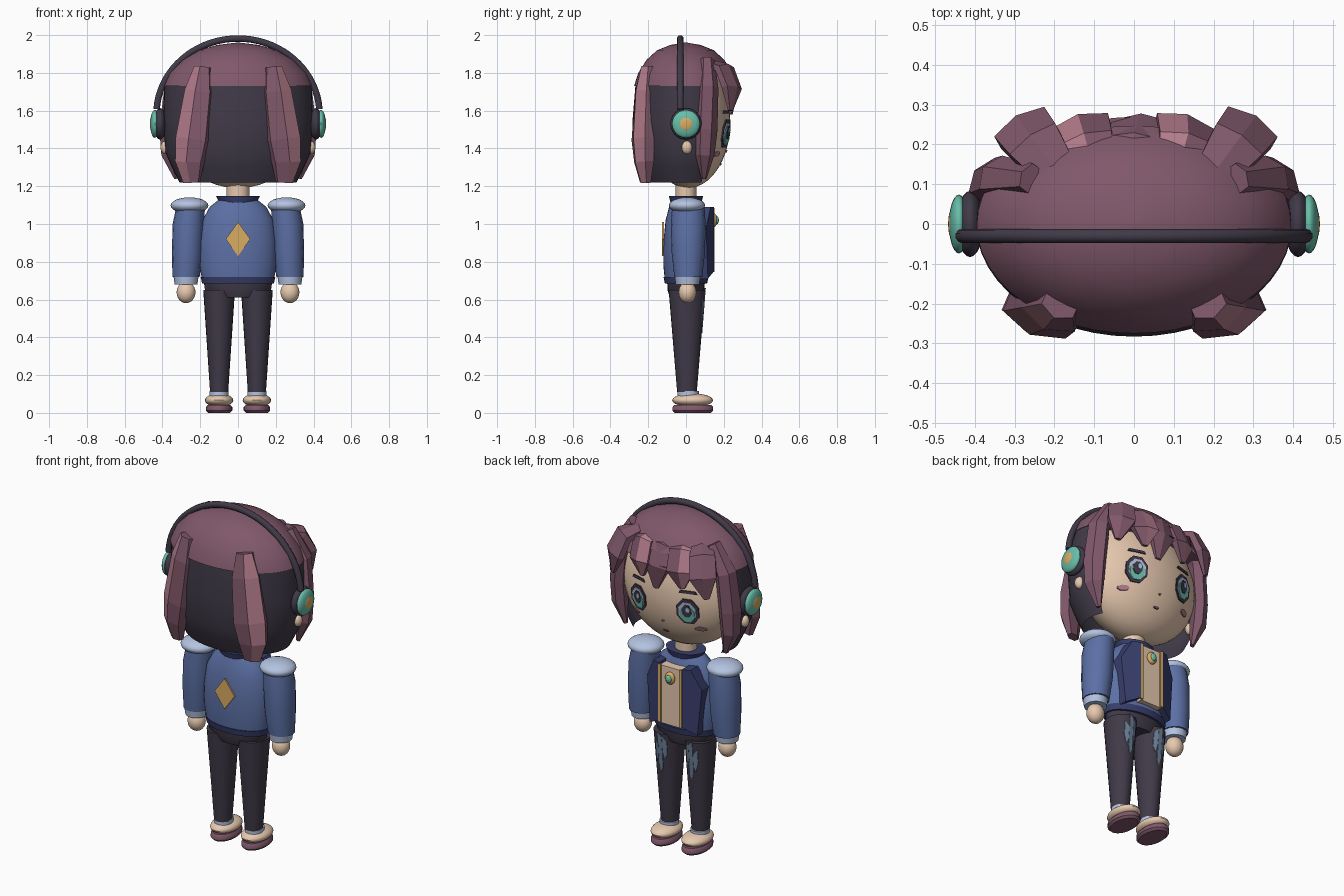
import bpy, bmesh
from math import sin, cos, pi, sqrt, radians
from mathutils import Vector

cube = bpy.data.objects.get("Cube")
if cube:
    bpy.data.objects.remove(cube)


def material(name, r, g, b):
    m = bpy.data.materials.new(name)
    m.use_nodes = True
    col = [((c / 255 + 0.055) / 1.055) ** 2.4 for c in (r, g, b)] + [1]
    m.diffuse_color = col
    m.node_tree.nodes["Principled BSDF"].inputs["Base Color"].default_value = col
    return m


hair = material("plum hair", 128, 88, 106)
pink = material("pink highlight", 180, 125, 140)
dark = material("charcoal", 64, 58, 72)
blue = material("jacket blue", 92, 112, 165)
navy = material("navy", 56, 62, 108)
pale = material("pale blue", 180, 195, 225)
skin = material("cream skin", 238, 207, 180)
gold = material("gold", 216, 172, 98)
teal = material("teal", 105, 190, 170)
slate = material("slate", 108, 128, 152)


def finish(name, bm, mats, smooth=True):
    bmesh.ops.recalc_face_normals(bm, faces=bm.faces)
    mesh = bpy.data.meshes.new(name)
    bm.to_mesh(mesh)
    bm.free()
    for m in mats:
        mesh.materials.append(m)
    ob = bpy.data.objects.new(name, mesh)
    bpy.context.collection.objects.link(ob)
    if smooth:
        bpy.ops.object.select_all(action='DESELECT')
        ob.select_set(True)
        bpy.context.view_layer.objects.active = ob
        bpy.ops.object.shade_smooth_by_angle(angle=radians(40))
    return ob


def loft(name, rings, mats, cap=True, smooth=True, lit=(), drop=None):
    """Skin closed rings; 'lit' strips take the second material, 'drop' removes faces."""
    bm = bmesh.new()
    loops = [[bm.verts.new(p) for p in ring] for ring in rings]
    n = len(loops[0])
    for a, b in zip(loops, loops[1:]):
        for i in range(n):
            j = (i + 1) % n
            f = bm.faces.new((a[i], a[j], b[j], b[i]))
            f.material_index = int(i in lit)
    if cap:
        bm.faces.new(loops[0])
        bm.faces.new(loops[-1])
    if drop:
        gone = [f for f in bm.faces if drop(f.calc_center_median())]
        bmesh.ops.delete(bm, geom=gone, context='FACES')
    return finish(name, bm, mats, smooth)


def stack(name, rows, mat, n=24, x=0, y=0, **kw):
    """Elliptical sections, rows of (z, rx, ry[, x shift])."""
    rings = [[(x + (r[3] if len(r) > 3 else 0) + r[1] * cos(2 * pi * i / n),
               y + r[2] * sin(2 * pi * i / n), r[0]) for i in range(n)] for r in rows]
    return loft(name, rings, [mat], **kw)


def ball(name, loc, radii, mat, seg=24):
    bm = bmesh.new()
    bmesh.ops.create_uvsphere(bm, u_segments=seg, v_segments=seg // 2, radius=1)
    for v in bm.verts:
        v.co = Vector(loc) + v.co * Vector(radii)
    return finish(name, bm, [mat])


def plate(name, pts, depth, mat, thick=0.007):
    """Thin slab over (x, z) points, laid on the surface y = depth(x, z)."""
    back = [(x, depth(x, z) - thick, z) for x, z in pts]
    front = [(x, depth(x, z), z) for x, z in pts]
    return loft(name, [back, front], [mat], smooth=False)


def lock(name, path, lit=()):
    """Faceted tapering hair lock, path of (x, y, z, width, thickness)."""
    pts = [Vector(p[:3]) for p in path]
    out = Vector((pts[1].x / 0.16, pts[1].y / 0.073, 0)).normalized()
    side = Vector((-out.y, out.x, 0))
    rings = []
    for i, p in enumerate(path):
        run = (pts[min(i + 1, len(pts) - 1)] - pts[max(i - 1, 0)]).normalized()
        across = (side - run * side.dot(run)).normalized()
        up = run.cross(across)
        if up.dot(out) < 0:
            up = -up
        rings.append([pts[i] + across * p[3] * cos(radians(30 + 60 * k))
                      + up * p[4] * sin(radians(30 + 60 * k)) for k in range(6)])
    return loft(name, rings, [hair, pink], smooth=False, lit=lit)


# Head and neck
ball("head", (0, 0.01, 1.54), (0.37, 0.225, 0.35), skin, 40)
stack("neck", [(1.08, 0.06, 0.055), (1.24, 0.06, 0.055)], skin)


def face(offset):
    return lambda x, z: 0.01 + offset + 0.225 * sqrt(
        max(0, 1 - (x / 0.37) ** 2 - ((z - 1.54) / 0.35) ** 2))


def oval(cx, cz, rx, rz, n=8):
    return [(cx + rx * cos(2 * pi * (i + .5) / n), cz + rz * sin(2 * pi * (i + .5) / n))
            for i in range(n)]


plate("nose", oval(0, 1.385, 0.008, 0.006), face(0.006), pink)
plate("mouth", oval(0, 1.315, 0.018, 0.006), face(0.006), hair)

# Hair: crown, dark under layer, bangs
stack("hair_crown", [(1.73, .395, .272), (1.8, .365, .25), (1.87, .295, .205), (1.92, .21, .15),
                     (1.948, .11, .08), (1.96, .01, .01)], hair, 48, y=-0.003,
      drop=lambda c: c.y > 0.13 and c.z < 1.8)
stack("hair_under_layer", [(1.22, .31, .215), (1.3, .35, .25), (1.38, .385, .275), (1.55, .397, .283),
                           (1.73, .39, .268)], dark, 48, cap=False, drop=lambda c: c.y > 0.09)
bangs = [(-.17, -.25, -.3, 1.60), (-.09, -.12, -.14, 1.62), (0, 0, .03, 1.58),
         (.1, .13, .12, 1.63), (.18, .26, .31, 1.60)]
for i, (x0, x1, x2, tip) in enumerate(bangs):
    lock(f"bang_{i + 1}", [(x0, .1, 1.86, .05, .02), (x1, .205, 1.82, .08, .035),
                           (x1 * .4 + x2 * .6, .242, 1.72, .085, .036),
                           (x2, .235, tip, .018, .012)], lit=(0,) if i in (1, 3) else ())

# Headband
curve = bpy.data.curves.new("headphone_band", 'CURVE')
curve.dimensions = '3D'
curve.bevel_depth = 0.018
curve.bevel_resolution = 3
curve.use_fill_caps = True
arc = curve.splines.new('POLY')
arc.points.add(36)
for i, p in enumerate(arc.points):
    a = radians(4 + 172 * i / 36)
    p.co = (0.432 * cos(a), -0.03, 1.58 + 0.402 * sin(a), 1)
curve.materials.append(dark)
bpy.context.collection.objects.link(bpy.data.objects.new("headphone_band", curve))

# Torso
stack("jacket", [(.7, .19, .112), (.78, .203, .12), (.9, .205, .12), (1.02, .188, .108),
                 (1.09, .15, .09), (1.13, .1, .075)], blue, 32)
stack("jacket_hem", [(.685, .19, .112), (.72, .198, .119)], navy, 32)
stack("collar", [(1.085, .085, .075), (1.147, .116, .09)], navy)
plate("back_diamond", [(0, .83), (.065, .92), (0, 1.01), (-.065, .92)], lambda x, z: -0.117, gold, 0.009)
plate("chest_panel", [(-.07, .74), (.07, .74), (.07, 1.08), (-.07, 1.08)], lambda x, z: 0.142, skin, 0.07)
ball("brooch_rim", (0, .148, 1.02), (.03, .018, .036), gold)
ball("brooch_gem", (0, .162, 1.02), (.018, .012, .022), teal)

# Trousers
stack("pelvis", [(.61, .12, .085), (.65, .175, .098), (.7, .182, .1)], dark)


def leg_front(s):
    return lambda x, z: 0.008 + (.052 + .045 * (z - .11) / .54) * sqrt(
        max(0, 1 - ((x * s - .1) / (.048 + .036 * (z - .11) / .54)) ** 2))


# Mirrored parts
for s, tag in ((1, "left_"), (-1, "right_")):
    # Eyes and face marks
    ex = 0.16 * s
    plate(tag + "eye_rim", oval(ex, 1.48, .064, .08), face(.011), dark)
    plate(tag + "eye_white", oval(ex, 1.478, .05, .062), face(.0125), pale)
    plate(tag + "iris", oval(ex, 1.465, .042, .05), face(.015), teal)
    plate(tag + "pupil", oval(ex, 1.485, .027, .038), face(.017), dark)
    plate(tag + "eye_glint", oval(ex - .008, 1.495, .011, .016), face(.019), pale)
    plate(tag + "brow", [(ex - .05, 1.585), (ex + .05, 1.585), (ex + .04, 1.6), (ex - .04, 1.6)],
          face(.008), dark)
    plate(tag + "blush", oval(.21 * s, 1.37, .03, .014), face(.006), pink)
    ball(tag + "ear", (.385 * s, .005, 1.405), (.025, .027, .035), skin)

    # Hanging locks
    lock(tag + "back_lock", [(.185 * s, -.2, 1.83, .05, .04), (.205 * s, -.215, 1.7, .085, .055),
                             (.24 * s, -.228, 1.45, .1, .055), (.255 * s, -.222, 1.33, .085, .05),
                             (.245 * s, -.215, 1.22, .05, .025)], lit=(1,) if s < 0 else (0,))
    lock(tag + "temple_lock", [(.26 * s, .115, 1.87, .04, .03), (.34 * s, .115, 1.72, .06, .05),
                               (.365 * s, .108, 1.5, .065, .045), (.36 * s, .1, 1.37, .055, .045),
                               (.325 * s, .095, 1.24, .015, .012)])

    # Headphone cups
    ball(tag + "ear_pad", (.412 * s, 0, 1.53), (.034, .083, .083), dark)
    ball(tag + "ear_cup", (.44 * s, 0, 1.53), (.025, .074, .074), teal)
    ball(tag + "cup_disc", (.456 * s, 0, 1.53), (.011, .04, .04), gold)

    # Lapels with gilt edge
    lapel = [(.075, 1.09), (.12, 1.09), (.178, .98), (.155, .71), (.075, .75)]
    plate(tag + "lapel", [(x * s, z) for x, z in lapel],
          lambda x, z: .148 - .4 * (abs(x) - .075), navy, 0.07)
    plate(tag + "lapel_trim", [(x * s, z) for x, z in ((.06, .745), (.076, .745), (.076, 1.085), (.06, 1.085))],
          lambda x, z: .15, gold, 0.009)

    # Arms
    stack(tag + "sleeve", [(1.1, .075, .085, .25 * s), (1.0, .084, .092, .262 * s), (.85, .082, .088, .268 * s),
                           (.72, .072, .074, .275 * s)], blue, 16, y=.012)
    stack(tag + "cuff", [(.68, .06, .062), (.72, .066, .068)], pale, 16, x=.275 * s, y=.008)
    ball(tag + "epaulet", (.257 * s, .005, 1.098), (.1, .096, .043), pale)
    ball(tag + "hand", (.275 * s, .008, .638), (.05, .047, .057), skin)

    # Legs, worn patches and shoes
    stack(tag + "leg", [(.11, .048, .052), (.65, .084, .097)], dark, x=.1 * s, y=.005)
    for k, (px, low, high) in enumerate(((.075, .5, .64), (.1, .42, .66), (.125, .48, .61))):
        strip = [(px - .012, low + .03), (px, low), (px + .012, low + .05), (px + .012, high), (px - .012, high - .03)]
        plate(f"{tag}worn_patch_{k + 1}", [(x * s, z) for x, z in strip], leg_front(s), slate)
    stack(tag + "sock", [(.08, .05, .056), (.115, .05, .056)], pale, x=.1 * s, y=.012)
    ball(tag + "shoe", (.1 * s, .035, .067), (.075, .108, .036), skin)
    stack(tag + "sole", [(0, .058, .095), (.012, .07, .108), (.03, .07, .108), (.042, .06, .098)],
          hair, 28, x=.1 * s, y=.036)
